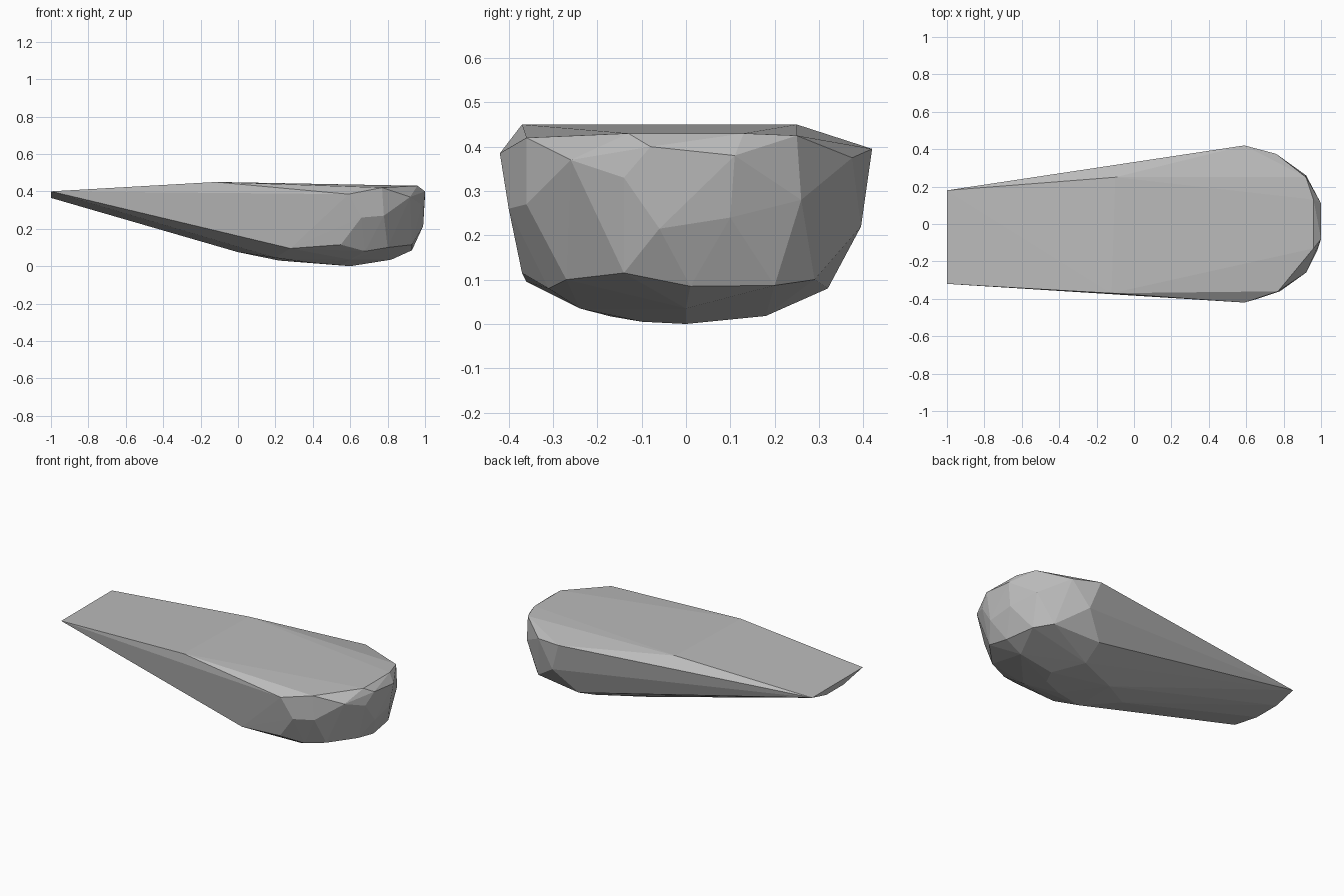
import bpy
import bmesh

# Remove only the default object
default_cube = bpy.data.objects.get("Cube")
if default_cube:
    bpy.data.objects.remove(default_cube, do_unlink=True)

# Corner points of the faceted body, grouped into belts from top to bottom
belts = {
    "thin_tail": [(-1, -.32, .4), (-1, .18, .4), (-1, .04, .365), (-1, -.13, .365)],
    "deck": [(-.12, -.37, .45), (-.1, .25, .45), (.77, -.36, .42),
             (.96, -.13, .43), (.96, .13, .43), (.92, .25, .425)],
    "rim": [(.59, -.42, .385), (.59, .42, .395), (.76, .375, .375),
            (.92, -.26, .37), (1, -.08, .4), (1, .11, .38)],
    "waist": [(.66, -.4, .26), (.78, -.36, .27), (.98, -.14, .33), (.99, -.06, .215),
              (.98, .1, .24), (.92, .26, .28), (.65, .395, .22)],
    "chine": [(.28, -.36, .095), (.55, -.37, .115), (.68, -.31, .08), (.8, -.27, .1),
              (.93, -.14, .115), (.93, .01, .085), (.9, .2, .087),
              (.82, .29, .1), (.52, .32, .08)],
    "belly": [(0, -.1, .075), (.2, -.24, .045), (.22, .05, .03), (.4, -.17, .017),
              (.55, -.1, .005), (.6, 0, 0), (.5, .18, .018),
              (.6, -.24, .035), (.82, 0, .035)],
}


def make_material(name, colour):
    """Create one plain matte material."""
    material = bpy.data.materials.new(name)
    material.use_nodes = True
    material.diffuse_color = colour
    shader = material.node_tree.nodes["Principled BSDF"]
    shader.inputs["Base Color"].default_value = colour
    return material


def make_faceted_hull(name, points, material):
    """Wrap the points in a closed, flat-faced convex shell."""
    mesh = bpy.data.meshes.new(name)
    shell = bmesh.new()
    for point in points:
        shell.verts.new(point)
    result = bmesh.ops.convex_hull(shell, input=shell.verts, use_existing_faces=False)

    # Drop any point that fell inside the shell
    loose = [vert for vert in shell.verts if not vert.link_faces]
    bmesh.ops.delete(shell, geom=loose, context="VERTS")
    bmesh.ops.recalc_face_normals(shell, faces=shell.faces)
    for face in shell.faces:
        face.smooth = False
    shell.to_mesh(mesh)
    shell.free()

    mesh.materials.append(material)
    body = bpy.data.objects.new(name, mesh)
    bpy.context.collection.objects.link(body)
    return body


# Grey wedge-shaped stone body
stone_grey = make_material("stone grey", (.5, .5, .5, 1))
all_points = [point for belt in belts.values() for point in belt]
make_faceted_hull("faceted_wedge_body", all_points, stone_grey)
